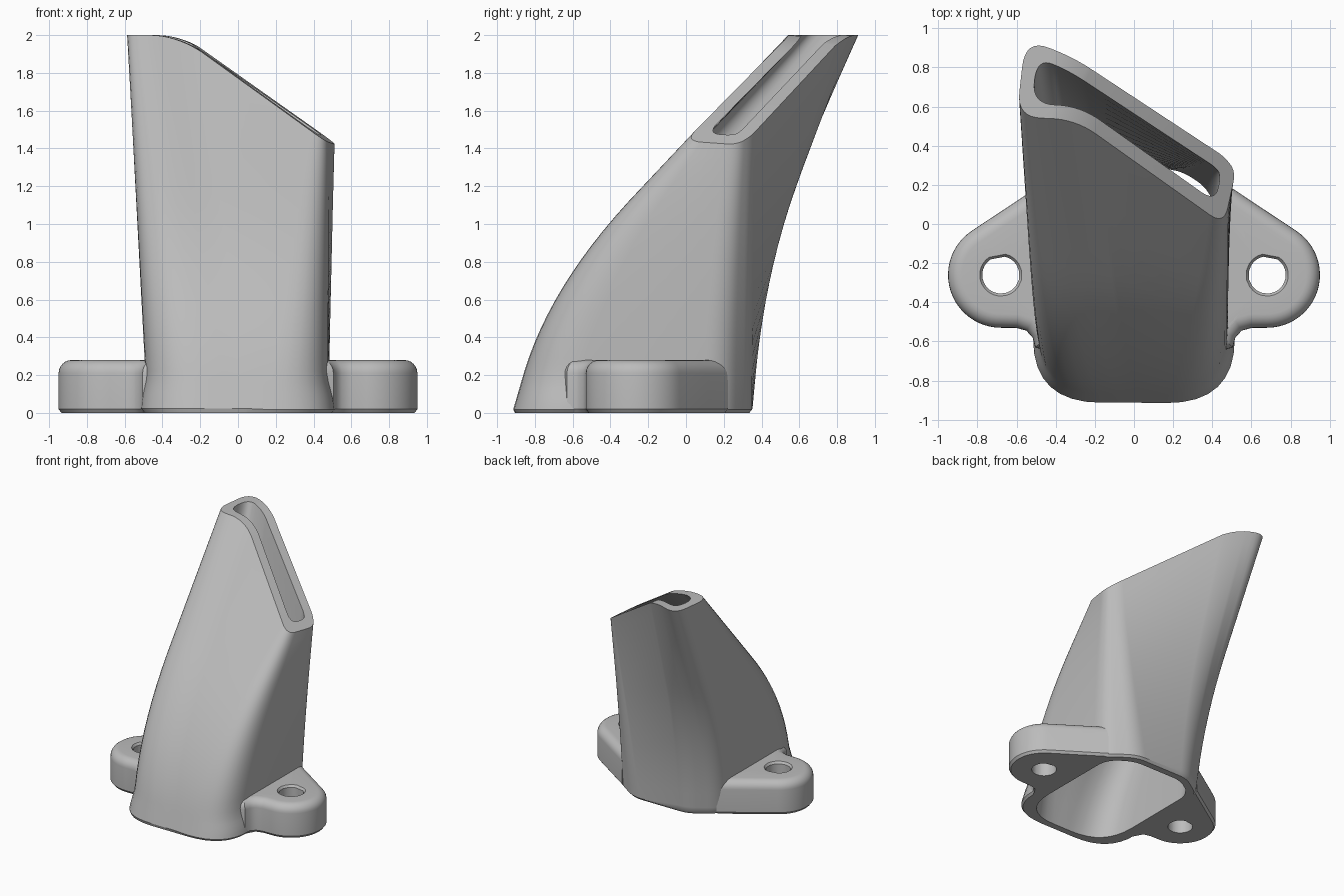
import bpy, bmesh, math
from mathutils import Vector as V

if "Cube" in bpy.data.objects:
    bpy.data.objects.remove(bpy.data.objects["Cube"])

grey = bpy.data.materials.new("plain grey")
grey.diffuse_color = (0.5, 0.5, 0.5, 1)
grey.use_nodes = True
grey.node_tree.nodes["Principled BSDF"].inputs["Base Color"].default_value = grey.diffuse_color


def inset(poly, d):
    """Move every corner of a counter-clockwise polygon inwards by d."""
    out = []
    for i, p in enumerate(poly):
        a = (p - poly[i - 1]).normalized()
        b = (poly[(i + 1) % len(poly)] - p).normalized()
        n1, n2 = V((-a.y, a.x)), V((-b.y, b.x))
        out.append(p + (n1 + n2) * (d / (1 + n1.dot(n2))))
    return out


def rounded(poly, cuts, seg=8):
    """Round each corner with a curve that starts cuts[i] away from it."""
    out = []
    for i, p in enumerate(poly):
        ends = []
        for q in (poly[i - 1], poly[(i + 1) % len(poly)]):
            length = (q - p).length
            d = min(cuts[i], length * (.49 if length < .35 else .78))
            ends.append(p + (q - p).normalized() * d)
        for k in range(seg + 1):
            t = k / seg
            out.append(ends[0] * (1 - t) ** 2 + p * 2 * t * (1 - t) + ends[1] * t * t)
    return out


def loft(name, rings):
    """Skin a stack of rings into a closed tube, joining the last to the first."""
    bm = bmesh.new()
    vs = [[bm.verts.new(p) for p in r] for r in rings]
    n = len(vs[0])
    for a, b in zip(vs, vs[1:] + vs[:1]):
        for i in range(n):
            j = (i + 1) % n
            bm.faces.new((a[i], a[j], b[j], b[i]))
    bmesh.ops.recalc_face_normals(bm, faces=bm.faces)
    me = bpy.data.meshes.new(name)
    bm.to_mesh(me)
    bm.free()
    me.materials.append(grey)
    ob = bpy.data.objects.new(name, me)
    bpy.context.collection.objects.link(ob)
    bpy.context.view_layer.objects.active = ob
    ob.select_set(True)
    bpy.ops.object.shade_smooth_by_angle(angle=math.radians(32))
    ob.select_set(False)
    return ob


# Duct: base corners and matching mouth corners, with rounding lengths
base = [V(p) for p in ((-.48, -.92), (0, -.92), (.48, -.92), (.478, .20),
                       (.25, .35), (-.25, .35), (-.478, .20))]
mouth = [V(p) for p in ((-.60, .545), (-.30, .535), (.46, -.005), (.52, .27),
                        (.46, .345), (-.30, .845), (-.555, .95))]
base_cut = [.33, .05, .33, .11, .08, .08, .11]
mouth_cut = [.13, .13, .09, .06, .04, .1, .15]


def mouth_height(p):
    """Level on the left, then a smooth turn into a slightly tilted slope."""
    x = p.x
    if x < -.45:
        z = 2.0
    elif x < -.15:
        z = 2 - .72 * (x + .45) ** 2 / .6
    else:
        z = 1.892 - .72 * (x + .15)
    tilt = min(max((x + .45) / .3, 0), 1) * .09
    return min(2.0, z + tilt * (.56 * x + .83 * p.y - .4))


def sweep(z):
    """Backward travel at height z: foot, bend, then a straight run."""
    if z < .2:
        return .3 * z
    u = min(z, 1.15) - .2
    return .06 + .3 * u + .353 * u * u + .97 * max(z - 1.15, 0)


def duct_rings(wall, flare):
    lo = rounded(inset(base, wall), base_cut)
    hi = rounded(inset(mouth, wall), mouth_cut)
    foot = inset(lo, .015) if flare else lo
    rings = []
    for t in [0, .012, .03, .05, .07, .09, .11] + [.15 + .05 * k for k in range(18)]:
        ring = []
        for b, f, h in zip(lo, foot, hi):
            s = f if t == 0 else b
            top = mouth_height(h)
            z = t * top
            x = s.x + (h.x - s.x) * t
            y = s.y + (h.y - s.y) * sweep(z) / sweep(top)
            if flare and b.y < 0:                        # flared foot
                u = min(z / .22, 1)
                x *= 1 + .075 * (1 - u * u * (3 - 2 * u))
            ring.append((x, y, z))
        rings.append(ring)
    return rings


loft("duct", duct_rings(0, True) + duct_rings(.07, False)[::-1])

# Mounting lug outline: fillet, round end, then the straight back edge
cx, cy, r = .68, -.26, .27
outline = [V(p) for p in ((.44, -.65), (.505, -.63), (.518, -.58), (.55, -.545), (.60, -.531))]
a0, a1 = -math.pi / 2, math.atan2(.83, .555)
for k in range(25):
    a = a0 + (a1 - a0) * k / 24
    outline.append(V((cx + r * math.cos(a), cy + r * math.sin(a))))
outline += [V((.60, .117)), V((.50, .183)), V((.44, .223))]


def lug_ring(z, d):
    """Outline shrunk by d, with its inner side kept inside the duct wall."""
    pts = inset(outline, d)
    first, last = V((.44, -.65 + d)), V((.44, .223 - 1.2 * d))
    pts[0], pts[-1] = first, last
    pts += [last.lerp(first, k / 8) for k in range(1, 8)]
    return [(p.x, p.y, z) for p in pts]


def hole_ring(z, q):
    """Bolt hole ring whose points line up with the outline."""
    ring = []
    for x, y, _ in lug_ring(0, 0):
        a = math.atan2(y - cy, x - cx)
        ring.append((cx + q * math.cos(a), cy + q * math.sin(a), z))
    return ring


layers = [(0, .015), (.02, 0)]
for k in range(7):
    a = math.pi / 2 * k / 6
    layers.append((.21 + .07 * math.sin(a), .07 * (1 - math.cos(a))))
lug = loft("mounting_lug", [lug_ring(z, d) for z, d in layers]
           + [hole_ring(z, q) for z, q in ((.28, .108), (.262, .095), (0, .095))])
lug.modifiers.new("other side", "MIRROR")
